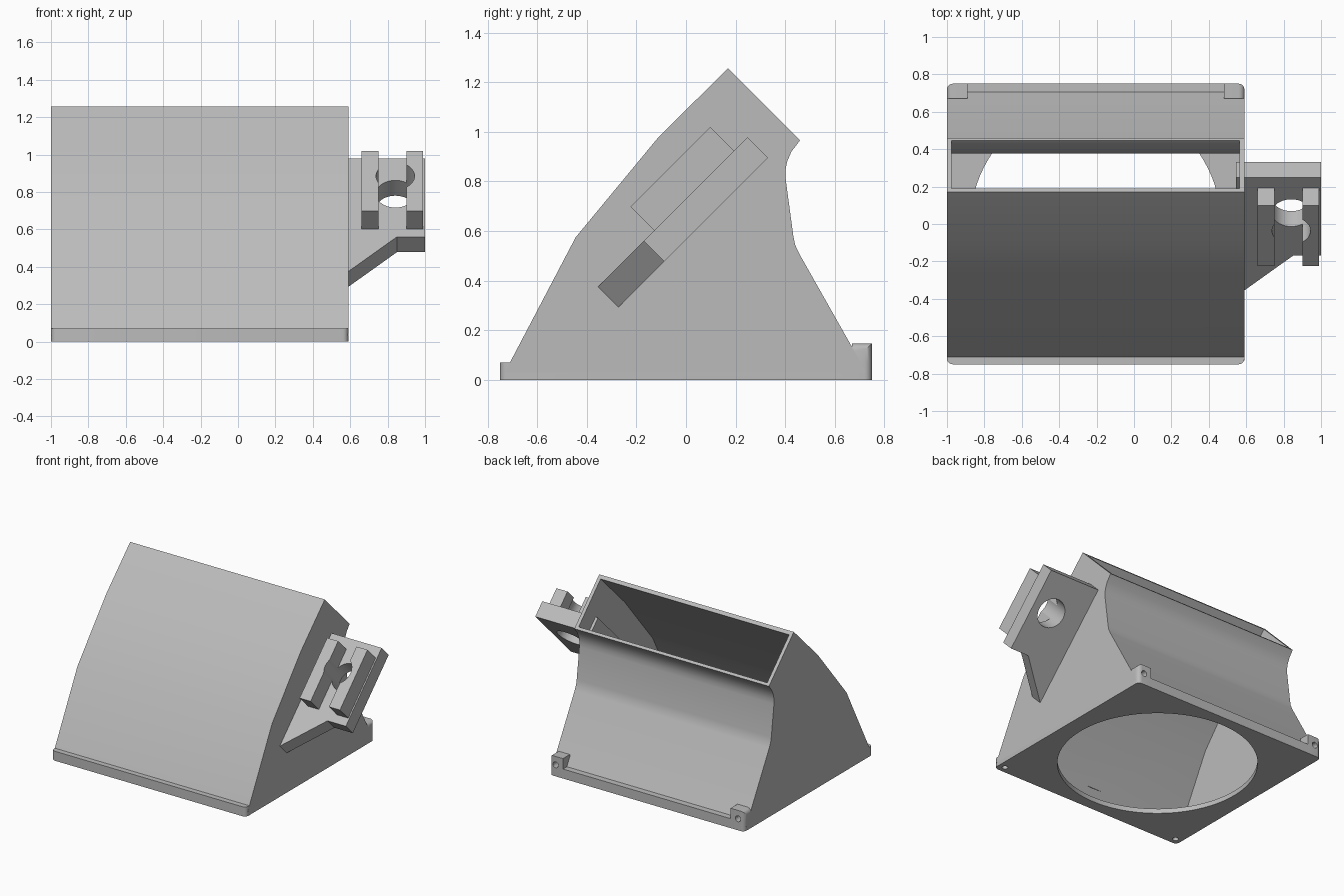
import bpy, bmesh, math
from mathutils import Matrix, Vector

if "Cube" in bpy.data.objects:
    bpy.data.objects.remove(bpy.data.objects["Cube"])

grey = bpy.data.materials.new("light_grey")
grey.diffuse_color = (0.5, 0.5, 0.5, 1)
grey.use_nodes = True
grey.node_tree.nodes["Principled BSDF"].inputs["Base Color"].default_value = grey.diffuse_color
S = math.sqrt(0.5)
X0, X1 = -1.0, 0.59            # duct side faces
CX = (X0 + X1) / 2

# local axes of the 45 degree bracket: x, along the slope, out of the slope
SLOPE = Matrix(((1, 0, 0, 0), (0, S, -S, 0), (0, S, S, 0), (0, 0, 0, 1)))


def finish(name, bm):
    bmesh.ops.recalc_face_normals(bm, faces=bm.faces)
    me = bpy.data.meshes.new(name)
    bm.to_mesh(me)
    bm.free()
    ob = bpy.data.objects.new(name, me)
    me.materials.append(grey)
    bpy.context.collection.objects.link(ob)
    return ob


def prism(name, points, offset, matrix=None):
    """Extrude a closed 3D outline by an offset."""
    bm = bmesh.new()
    face = bm.faces.new([bm.verts.new(p) for p in points])
    out = bmesh.ops.extrude_face_region(bm, geom=[face])
    verts = [v for v in out["geom"] if isinstance(v, bmesh.types.BMVert)]
    bmesh.ops.translate(bm, vec=Vector(offset), verts=verts)
    if matrix:
        bm.transform(matrix)
    return finish(name, bm)


def side_prism(name, profile, x0, x1):
    return prism(name, [(x0, y, z) for y, z in profile], (x1 - x0, 0, 0))


def box(name, lo, hi, matrix=None):
    (a, b, c), (d, e, f) = lo, hi
    return prism(name, [(a, b, c), (d, b, c), (d, e, c), (a, e, c)], (0, 0, f - c), matrix)


def cylinder(name, r, depth, matrix, n=32):
    bm = bmesh.new()
    bmesh.ops.create_cone(bm, cap_ends=True, segments=n, radius1=r, radius2=r,
                          depth=depth, matrix=matrix)
    return finish(name, bm)


def combine(ob, other, op):
    m = ob.modifiers.new(op, "BOOLEAN")
    m.operation, m.object, m.solver = op, other, "EXACT"
    bpy.context.view_layer.objects.active = ob
    bpy.ops.object.modifier_apply(modifier=m.name)
    bpy.data.objects.remove(other)


def smooth(ob, angle):
    bpy.ops.object.select_all(action="DESELECT")
    ob.select_set(True)
    bpy.context.view_layer.objects.active = ob
    bpy.ops.object.shade_smooth_by_angle(angle=math.radians(angle))


def bevel_edges(ob, width, rule):
    bm = bmesh.new()
    bm.from_mesh(ob.data)
    edges = [e for e in bm.edges if rule(e.verts[0].co, e.verts[1].co)]
    bmesh.ops.bevel(bm, geom=edges, offset=width, segments=5, profile=0.5, affect="EDGES")
    bm.to_mesh(ob.data)
    bm.free()


# duct: base flange with rounded corners joined to the bent hood
duct = box("duct", (X0, -0.75, 0), (X1, 0.75, 0.07))
bevel_edges(duct, 0.03, lambda a, b: abs(a.z - b.z) > 0.05)
hood = [(-0.73, 0.03), (-0.71, 0.07), (-0.445, 0.575), (-0.11, 0.98), (0.17, 1.257),
        (0.46, 0.966), (0.425, 0.92), (0.408, 0.88), (0.401, 0.845), (0.402, 0.81),
        (0.433, 0.58), (0.44, 0.545), (0.456, 0.51), (0.705, 0.07), (0.725, 0.03)]
combine(duct, side_prism("hood", hood, X0, X1), "UNION")

# screw lugs on the back corners
for x0, x1, outer in ((X0, X0 + 0.11, X0), (X1 - 0.11, X1, X1)):
    lug = box("lug", (x0, 0.67, 0.01), (x1, 0.75, 0.147))
    bevel_edges(lug, 0.03, lambda a, b: abs(a.x - outer) + abs(b.x - outer) < 0.01
                and (min(a.z, b.z) > 0.1 or (abs(a.z - b.z) > 0.05 and a.y > 0.7)))
    combine(duct, lug, "UNION")

# hollow interior, open at the slanted mouth
cavity = [(-0.70, 0.035), (-0.42, 0.565), (-0.09, 0.96), (0.19, 1.237), (0.29, 1.337),
          (0.545, 1.08), (0.445, 0.98), (0.402, 0.93), (0.384, 0.885), (0.377, 0.845),
          (0.378, 0.81), (0.408, 0.58), (0.416, 0.54), (0.432, 0.50), (0.69, 0.035)]
combine(duct, side_prism("cavity", cavity, X0 + 0.025, X1 - 0.025), "DIFFERENCE")

# round fan opening and screw holes
combine(duct, cylinder("fan_hole", 0.67, 0.2, Matrix.Translation((CX, 0, 0)), 96), "DIFFERENCE")
for x in (X0 + 0.05, X1 - 0.05):
    combine(duct, cylinder("front_screw", 0.02, 0.06,
                           Matrix.Translation((x, -0.70, 0)), 16), "DIFFERENCE")
    combine(duct, cylinder("back_screw", 0.022, 0.12,
                           Matrix.Translation((x, 0.74, 0.085)) @ Matrix.Rotation(math.pi / 2, 4, "X"),
                           16), "DIFFERENCE")
smooth(duct, 22)

# slanted mounting bracket: plate with two rails and a round socket
plate = [(0.545, 0.014), (0.59, 0.014), (0.85, 0.276), (1.0, 0.276), (1.0, 0.868), (0.545, 0.868)]
bracket = prism("bracket", [(x, u, 0.40) for x, u in plate], (0, 0, 0.116), SLOPE)
for x in (0.66, 0.90):
    combine(bracket, box("rail", (x, 0.335, 0.50), (x + 0.09, 0.79, 0.652), SLOPE), "UNION")
combine(bracket, cylinder("socket", 0.103, 0.6,
                          SLOPE @ Matrix.Translation((0.841, 0.60, 0.52)), 40), "DIFFERENCE")
smooth(bracket, 22)
